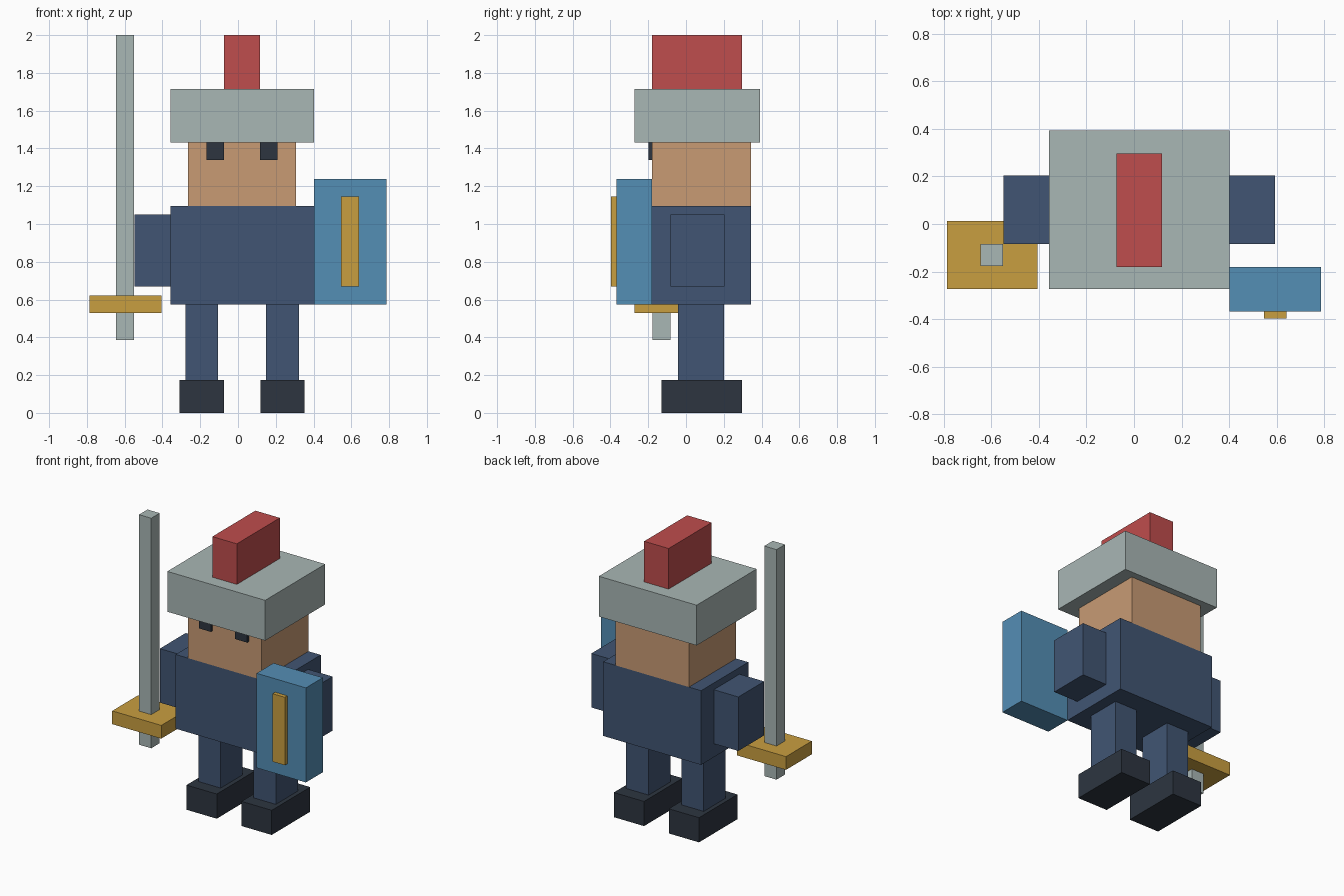
import bpy
import bmesh

if "Cube" in bpy.data.objects:
    bpy.data.objects.remove(bpy.data.objects["Cube"])


def linear(c):
    c /= 255
    return c / 12.92 if c <= 0.04045 else ((c + 0.055) / 1.055) ** 2.4


def material(name, r, g, b):
    m = bpy.data.materials.new(name)
    m.diffuse_color = (linear(r), linear(g), linear(b), 1)
    m.use_nodes = True
    m.node_tree.nodes["Principled BSDF"].inputs["Base Color"].default_value = m.diffuse_color
    return m


navy = material("navy cloth", 65, 85, 115)
skin = material("skin", 200, 155, 116)
steel = material("steel", 169, 183, 181)
red = material("red", 191, 77, 77)
blue = material("shield blue", 84, 142, 181)
gold = material("gold", 201, 159, 64)
dark = material("dark leather", 45, 53, 64)


def box(name, mat, x, y, z):
    """Box spanning the given (low, high) ranges."""
    bm = bmesh.new()
    bmesh.ops.create_cube(bm, size=1)
    for v in bm.verts:
        for i, (lo, hi) in enumerate((x, y, z)):
            v.co[i] = hi if v.co[i] > 0 else lo
    mesh = bpy.data.meshes.new(name)
    bm.to_mesh(mesh)
    bm.free()
    mesh.materials.append(mat)
    obj = bpy.data.objects.new(name, mesh)
    bpy.context.collection.objects.link(obj)
    return obj


CX = 0.022  # centre line of the figure


def pair(name, mat, inner, outer, y, z):
    """Left and right boxes mirrored about the centre line."""
    box(name + "_left", mat, (CX + inner, CX + outer), y, z)
    box(name + "_right", mat, (CX - outer, CX - inner), y, z)


# Body and head
box("torso", navy, (-0.358, 0.402), (-0.18, 0.344), (0.575, 1.096))
box("head", skin, (-0.264, 0.307), (-0.18, 0.344), (1.096, 1.432))
pair("eye", dark, 0.095, 0.188, (-0.198, -0.18), (1.338, 1.432))

# Helmet and plume
box("helmet", steel, (-0.358, 0.402), (-0.273, 0.393), (1.432, 1.715))
box("plume", red, (-0.073, 0.117), (-0.18, 0.297), (1.715, 2.0))

# Limbs
pair("arm", navy, 0.38, 0.571, (-0.083, 0.203), (0.67, 1.049))
pair("leg", navy, 0.127, 0.301, (-0.042, 0.202), (0.173, 0.575))
pair("boot", dark, 0.096, 0.331, (-0.13, 0.297), (0, 0.173))

# Sword
box("sword_blade", steel, (-0.645, -0.55), (-0.177, -0.083), (0.385, 2.0))
box("sword_guard", gold, (-0.786, -0.405), (-0.273, 0.013), (0.528, 0.621))

# Shield
box("shield", blue, (0.402, 0.785), (-0.368, -0.18), (0.575, 1.239))
box("shield_stripe", gold, (0.546, 0.641), (-0.396, -0.368), (0.668, 1.145))
